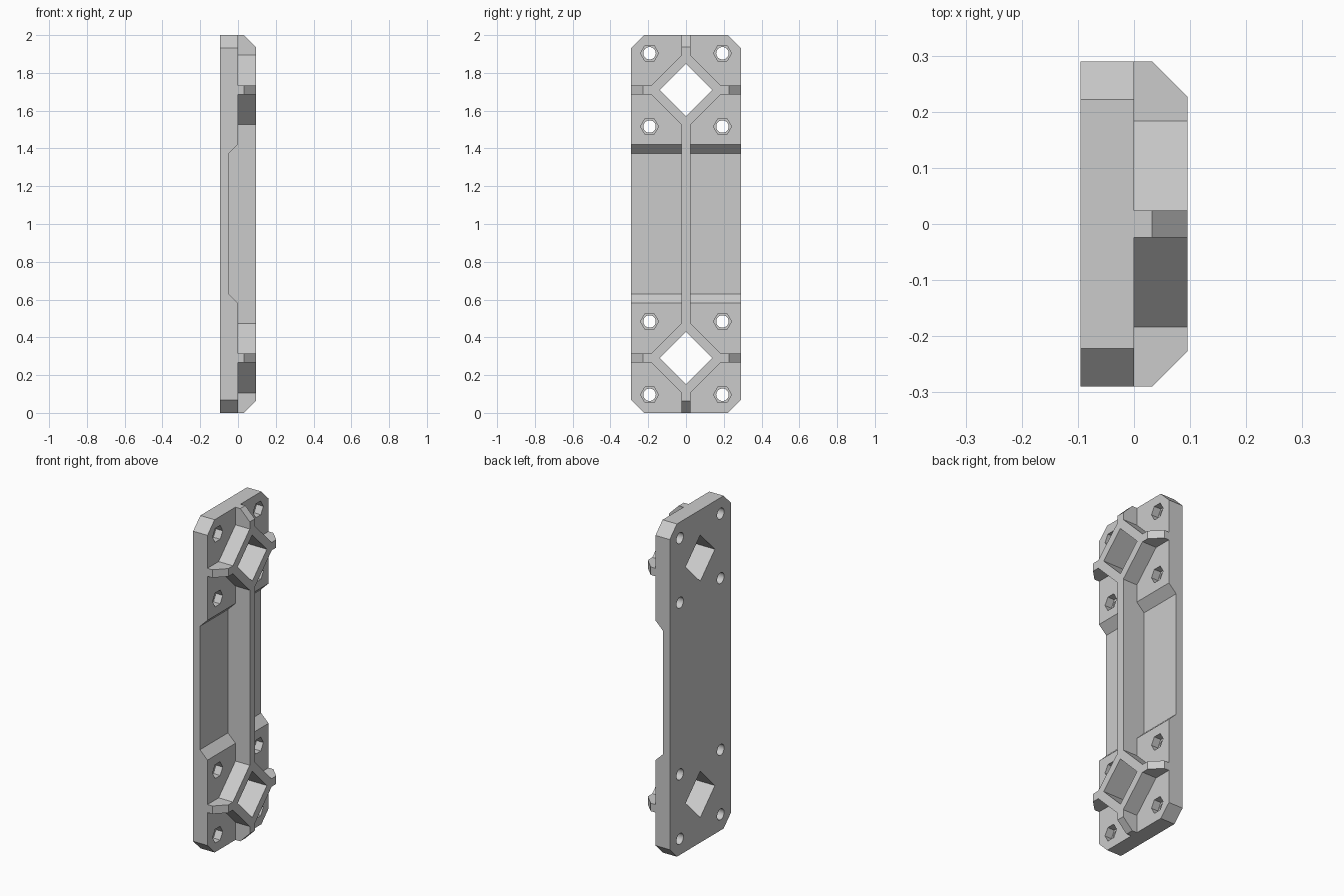
import bpy, bmesh
from math import cos, sin, pi
from mathutils import Vector

cube = bpy.data.objects.get("Cube")
if cube:
    bpy.data.objects.remove(cube, do_unlink=True)

BACK, FACE, FRONT = -0.095, 0.0, 0.095   # plate back, plate face, rib top
HALF_W, HEIGHT, RIB = 0.29, 2.0, 0.024
WINDOWS = (0.29, 1.71)                   # diamond centre heights

grey = bpy.data.materials.new("light_grey")
grey.use_nodes = True
grey.diffuse_color = (0.6, 0.6, 0.6, 1)
grey.node_tree.nodes["Principled BSDF"].inputs["Base Color"].default_value = (0.6, 0.6, 0.6, 1)


def prism(name, outline, axis, low, high):
    """Extrude a 2D outline along an axis (0=x with yz, 1=y with xz, 2=z with xy)."""
    bm = bmesh.new()
    verts = []
    for a, b in outline:
        co = [a, b]
        co.insert(axis, low)
        verts.append(bm.verts.new(co))
    face = bm.faces.new(verts)
    out = bmesh.ops.extrude_face_region(bm, geom=[face])
    shift = Vector((0, 0, 0))
    shift[axis] = high - low
    bmesh.ops.translate(bm, vec=shift,
                        verts=[v for v in out["geom"] if isinstance(v, bmesh.types.BMVert)])
    bmesh.ops.recalc_face_normals(bm, faces=bm.faces)
    mesh = bpy.data.meshes.new(name)
    bm.to_mesh(mesh)
    bm.free()
    mesh.materials.append(grey)
    obj = bpy.data.objects.new(name, mesh)
    bpy.context.collection.objects.link(obj)
    return obj


def combine(target, tool, operation):
    """Apply a boolean and discard the tool object."""
    mod = target.modifiers.new(operation.lower(), "BOOLEAN")
    mod.operation, mod.solver, mod.object = operation, "EXACT", tool
    bpy.context.view_layer.update()
    graph = bpy.context.evaluated_depsgraph_get()
    mesh = bpy.data.meshes.new_from_object(target.evaluated_get(graph))
    target.modifiers.clear()
    target.data = mesh
    bpy.data.objects.remove(tool, do_unlink=True)


def polygon(y, z, radius, sides):
    return [(y + radius * cos(2 * pi * i / sides), z + radius * sin(2 * pi * i / sides))
            for i in range(sides)]


def rib_profile(low, high, root, bevel=0.063):
    """Bar seen side-on, with both outer corners bevelled: (height, length) pairs."""
    return [(root, low), (FRONT - bevel, low), (FRONT, low + bevel),
            (FRONT, high - bevel), (FRONT - bevel, high), (root, high)]


# Back plate with clipped corners
c = 0.068
plate = prism("bracket_plate",
              [(-HALF_W, c), (c - HALF_W, 0), (HALF_W - c, 0), (HALF_W, c),
               (HALF_W, HEIGHT - c), (HALF_W - c, HEIGHT),
               (c - HALF_W, HEIGHT), (-HALF_W, HEIGHT - c)], 0, BACK, FACE)

# Sloped recess across the middle
recess = prism("recess_cutter", [(0.05, 0.532), (-0.05, 0.63), (-0.05, 1.372), (0.05, 1.47)],
               1, -0.4, 0.4)
combine(plate, recess, "DIFFERENCE")

# Long spine, cross ribs and diamond frames
ROOT = -0.07
combine(plate, prism("spine", rib_profile(0, HEIGHT, ROOT), 1, -RIB, RIB), "UNION")
for z in WINDOWS:
    cross = prism("cross_rib", rib_profile(-HALF_W, HALF_W, ROOT), 2, z - RIB, z + RIB)
    combine(plate, cross, "UNION")
    frame = prism("diamond_frame", polygon(0, z, 0.208, 4), 0, ROOT, FRONT)
    combine(plate, frame, "UNION")

# Diamond windows right through
for z in WINDOWS:
    combine(plate, prism("window_cutter", polygon(0, z, 0.139, 4), 0, -0.2, 0.2), "DIFFERENCE")

# Screw holes with hexagonal nut pockets
for z in WINDOWS:
    for dz in (-0.194, 0.194):
        for y in (-0.193, 0.193):
            pocket = prism("pocket_cutter", polygon(y, z + dz, 0.048, 6), 0, -0.045, 0.02)
            combine(plate, pocket, "DIFFERENCE")
            bore = prism("bore_cutter", polygon(y, z + dz, 0.033, 24), 0, -0.2, 0.02)
            combine(plate, bore, "DIFFERENCE")

# Flat faces, smooth bores
bpy.ops.object.select_all(action="DESELECT")
plate.select_set(True)
bpy.context.view_layer.objects.active = plate
bpy.ops.object.shade_smooth_by_angle(angle=pi / 9)
